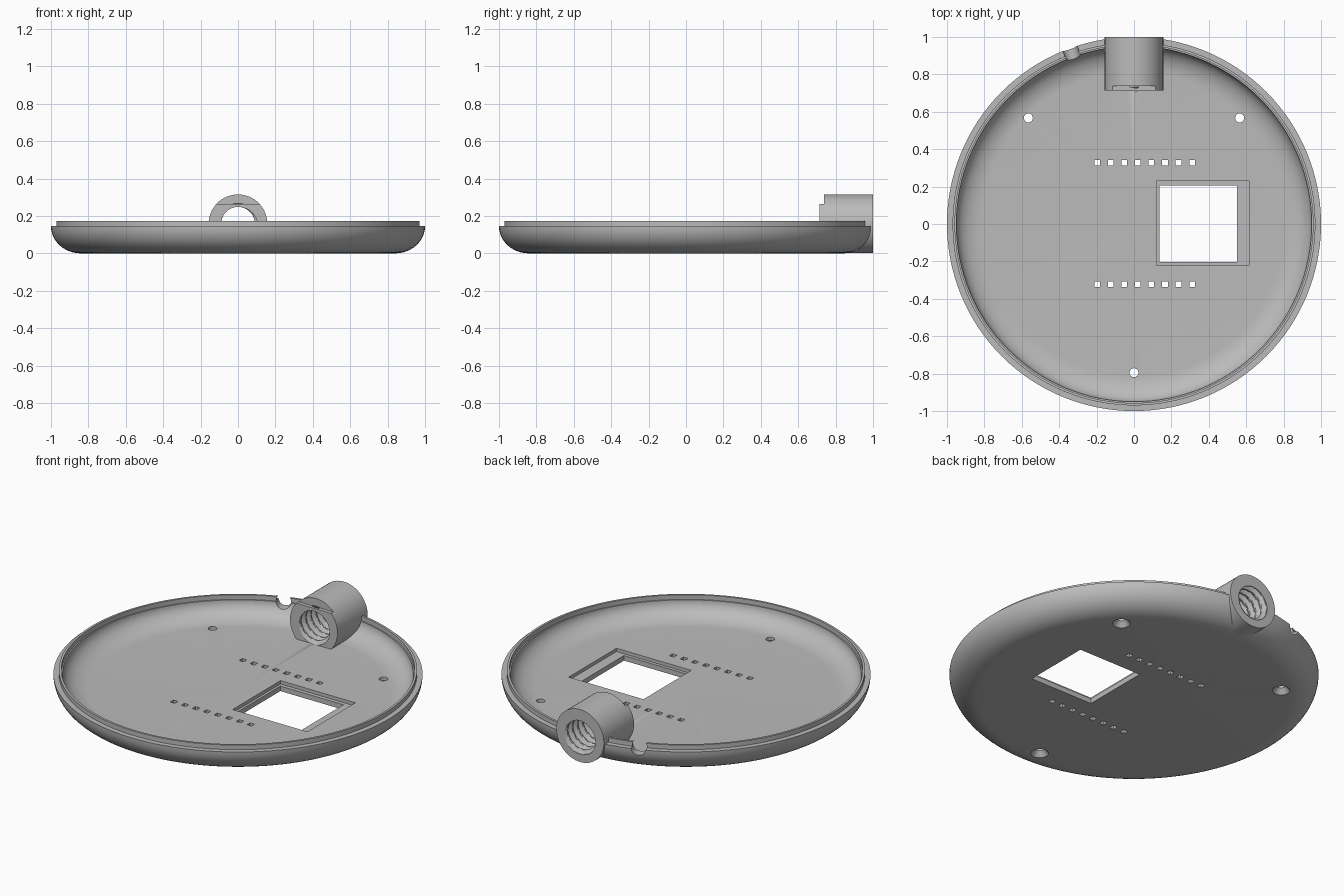
import bpy, bmesh, math
from mathutils import Matrix, Vector

if "Cube" in bpy.data.objects:
    bpy.data.objects.remove(bpy.data.objects["Cube"])

grey = bpy.data.materials.new("plain grey")
grey.diffuse_color = (0.5, 0.5, 0.5, 1)
grey.use_nodes = True
grey.node_tree.nodes["Principled BSDF"].inputs["Base Color"].default_value = grey.diffuse_color


def finish(bm, name):
    bmesh.ops.remove_doubles(bm, verts=bm.verts, dist=1e-5)
    bmesh.ops.recalc_face_normals(bm, faces=bm.faces)
    mesh = bpy.data.meshes.new(name)
    bm.to_mesh(mesh)
    bm.free()
    mesh.materials.append(grey)
    obj = bpy.data.objects.new(name, mesh)
    bpy.context.collection.objects.link(obj)
    return obj


def lathe(bm, profile, steps, centre=(0, 0, 0)):
    """Revolve (radius, z) points around a vertical axis."""
    c = Vector(centre)
    rings = []
    for i in range(steps):
        a = 2 * math.pi * i / steps
        rings.append([bm.verts.new(c + Vector((r * math.cos(a), r * math.sin(a), z)))
                      for r, z in profile])
    for i in range(steps):
        p, q = rings[i], rings[(i + 1) % steps]
        for j in range(len(profile) - 1):
            quad = [p[j], q[j], q[j + 1], p[j + 1]]
            if profile[j][0] == 0:
                quad.pop(1)
            elif profile[j + 1][0] == 0:
                quad.pop(2)
            bm.faces.new(quad)


def box(bm, x0, x1, y0, y1, z0, z1):
    m = Matrix.Translation(((x0 + x1) / 2, (y0 + y1) / 2, (z0 + z1) / 2))
    bmesh.ops.create_cube(bm, size=1, matrix=m @ Matrix.Diagonal((x1 - x0, y1 - y0, z1 - z0, 1)))


def rod(bm, centre, direction, radius, length, steps):
    rot = Vector(direction).to_track_quat('Z', 'Y').to_matrix().to_4x4()
    bmesh.ops.create_cone(bm, cap_ends=True, segments=steps, radius1=radius, radius2=radius,
                          depth=length, matrix=Matrix.Translation(centre) @ rot)


def combine(target, tool, operation):
    bpy.context.view_layer.objects.active = target
    mod = target.modifiers.new("combine", 'BOOLEAN')
    mod.operation = operation
    mod.solver = 'EXACT'
    mod.object = tool
    bpy.ops.object.modifier_apply(modifier=mod.name)
    bpy.data.objects.remove(tool)


# Round dish with curved side and stepped lip
FLOOR = 0.05
N = 12
arc = [math.pi / 2 * i / N for i in range(N + 1)]
profile = [(0, 0)]
profile += [(0.84 + 0.16 * math.sin(t), 0.145 - 0.145 * math.cos(t)) for t in arc]
profile += [(0.97, 0.145), (0.97, 0.172), (0.957, 0.172), (0.957, 0.145)]
profile += [(0.81 + 0.14 * math.sin(t), 0.145 - 0.095 * math.cos(t)) for t in reversed(arc)]
profile += [(0, FLOOR)]
bm = bmesh.new()
lathe(bm, profile, 128)
dish = finish(bm, "dish")

# Cable notch in the rim, cut before the socket is added
bm = bmesh.new()
a = math.radians(110)
out = Vector((math.cos(a), math.sin(a), 0))
rod(bm, out * 0.98 + Vector((0, 0, 0.15)), out, 0.042, 0.16, 32)
combine(dish, finish(bm, "notch_cutter"), 'DIFFERENCE')

# Socket barrel, its front end trimmed flat on top
BZ, BR = 0.158, 0.157
bm = bmesh.new()
rod(bm, (0, 0.8575, BZ), (0, 1, 0), BR, 0.285, 64)
barrel = finish(bm, "socket_barrel")
bm = bmesh.new()
box(bm, -0.3, 0.3, 0.6, 0.737, 0.265, 0.5)
combine(barrel, finish(bm, "trim_cutter"), 'DIFFERENCE')
combine(dish, barrel, 'UNION')

# Threaded bore: a helical cutter along the barrel
bm = bmesh.new()
AROUND, ALONG, PITCH = 48, 78, 0.048
Y0, Y1 = 0.70, 1.012
rows = []
for j in range(ALONG + 1):
    y = Y0 + (Y1 - Y0) * j / ALONG
    row = []
    for i in range(AROUND):
        phase = ((y - Y0) / PITCH - i / AROUND) % 1
        r = 0.09 + 0.02 * min(1, max(0, 1.5 - abs(phase - 0.5) * 4))
        t = 2 * math.pi * i / AROUND
        row.append(bm.verts.new((r * math.cos(t), y, BZ + r * math.sin(t))))
    rows.append(row)
for p, q in zip(rows, rows[1:]):
    for i in range(AROUND):
        k = (i + 1) % AROUND
        bm.faces.new((p[i], p[k], q[k], q[i]))
bm.faces.new(rows[0])
bm.faces.new(rows[-1])
combine(dish, finish(bm, "thread_cutter"), 'DIFFERENCE')

# Square window with a shallow recess around it
bm = bmesh.new()
box(bm, 0.12, 0.615, -0.222, 0.23, 0.03, 0.1)
combine(dish, finish(bm, "recess_cutter"), 'DIFFERENCE')
bm = bmesh.new()
box(bm, 0.135, 0.552, -0.203, 0.207, -0.1, 0.1)
combine(dish, finish(bm, "window_cutter"), 'DIFFERENCE')

# Two rows of square pin holes and three countersunk screw holes
bm = bmesh.new()
for y in (-0.322, 0.328):
    for i in range(8):
        x = -0.197 + 0.0725 * i
        box(bm, x - 0.015, x + 0.015, y - 0.015, y + 0.015, -0.1, 0.1)
for x, y in ((-0.565, 0.567), (0.565, 0.567), (0, -0.795)):
    lathe(bm, [(0, -0.02), (0.048, -0.02), (0.048, 0), (0.024, 0.03), (0.024, 0.1), (0, 0.1)],
          24, (x, y, 0))
combine(dish, finish(bm, "hole_cutter"), 'DIFFERENCE')

# Smooth curved faces, keep edges crisp
bpy.ops.object.select_all(action='DESELECT')
dish.select_set(True)
bpy.context.view_layer.objects.active = dish
bpy.ops.object.shade_smooth_by_angle(angle=math.radians(30))
dish.name = "dish_with_socket"
